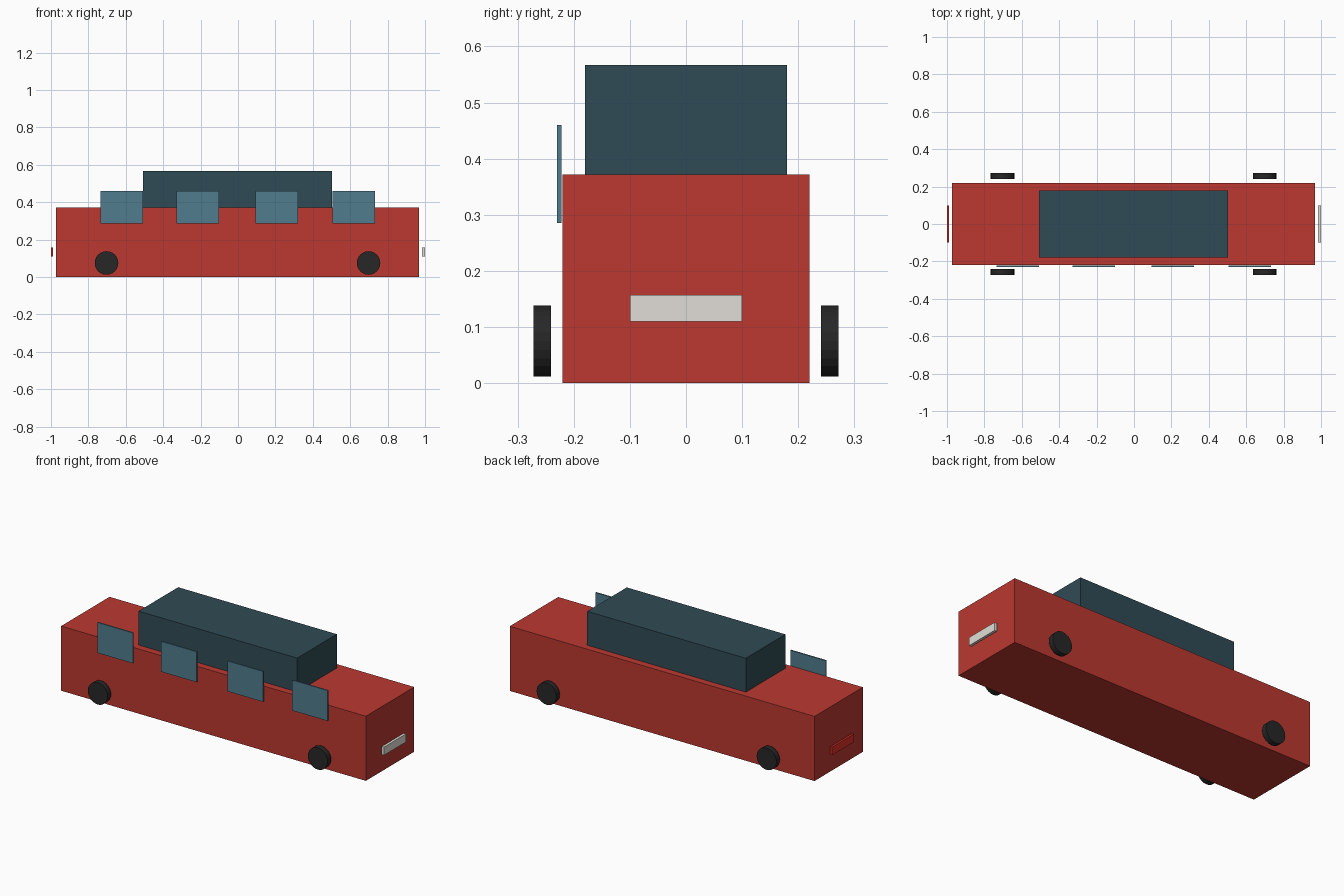
import bpy, math

if "Cube" in bpy.data.objects:
    bpy.data.objects.remove(bpy.data.objects["Cube"])


def material(name, rgb):
    m = bpy.data.materials.new(name)
    m.diffuse_color = (*rgb, 1)
    m.use_nodes = True
    m.node_tree.nodes["Principled BSDF"].inputs["Base Color"].default_value = m.diffuse_color
    return m


RED = material("red_paint", (0.50, 0.04, 0.03))
DARK = material("dark_glass", (0.03, 0.07, 0.09))
BLUE = material("blue_glass", (0.08, 0.20, 0.27))
RUBBER = material("rubber", (0.02, 0.02, 0.02))
WHITE = material("head_lamp", (0.75, 0.73, 0.68))
LAMP = material("tail_lamp", (0.75, 0.03, 0.02))


def box(name, x, y, z, mat):
    """Box from (min, max) pairs on each axis."""
    centre = [(a + b) / 2 for a, b in (x, y, z)]
    bpy.ops.mesh.primitive_cube_add(size=1, location=centre)
    o = bpy.context.object
    o.name = name
    o.scale = [b - a for a, b in (x, y, z)]
    bpy.ops.object.transform_apply(location=False, rotation=False, scale=True)
    o.data.materials.append(mat)


# Body and cabin
box("body", (-0.972, 0.968), (-0.22, 0.22), (0, 0.372), RED)
box("cabin", (-0.507, 0.503), (-0.18, 0.18), (0.372, 0.567), DARK)

# Window panels, on the front side only
for i, cx in enumerate((-0.622, -0.215, 0.207, 0.619)):
    box(f"window_{i + 1}", (cx - 0.113, cx + 0.113), (-0.23, -0.222), (0.285, 0.46), BLUE)

# Lamp bars at both ends
box("head_lamp", (0.985, 1.0), (-0.1, 0.1), (0.11, 0.157), WHITE)
box("tail_lamp", (-1.0, -0.988), (-0.1, 0.1), (0.11, 0.157), LAMP)

# Wheels
for xn, x in (("rear", -0.703), ("front", 0.698)):
    for yn, y in (("right", -0.256), ("left", 0.256)):
        bpy.ops.mesh.primitive_cylinder_add(vertices=24, radius=0.063, depth=0.031,
                                            location=(x, y, 0.075),
                                            rotation=(math.pi / 2, 0, 0))
        o = bpy.context.object
        o.name = f"wheel_{xn}_{yn}"
        o.data.materials.append(RUBBER)
